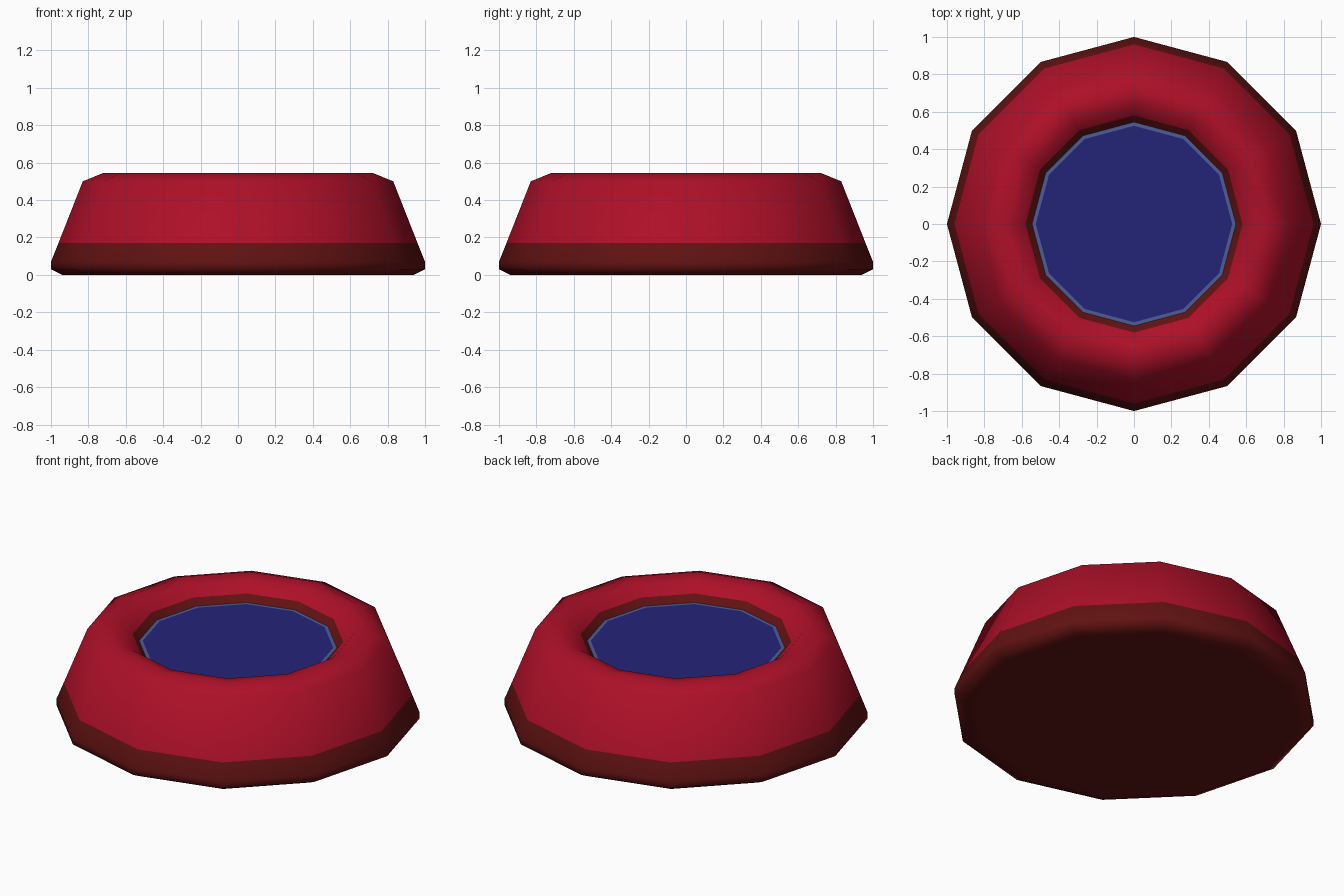
import bpy, bmesh
from math import cos, sin, tau

cube = bpy.data.objects.get("Cube")
if cube:
    bpy.data.objects.remove(cube, do_unlink=True)

SIDES = 12


def material(name, rgb):
    mat = bpy.data.materials.new(name)
    mat.use_nodes = True
    color = (*rgb, 1)
    mat.diffuse_color = color
    mat.node_tree.nodes["Principled BSDF"].inputs["Base Color"].default_value = color
    return mat


def lathe(name, profile, mat, cap_start=False, cap_end=False):
    """Spin (radius, height) points around z; profiles run outward, up, then inward."""
    bm = bmesh.new()
    rings = [[bm.verts.new((r * cos(tau * i / SIDES), r * sin(tau * i / SIDES), z))
              for i in range(SIDES)] for r, z in profile]
    for low, high in zip(rings, rings[1:]):
        for i in range(SIDES):
            j = (i + 1) % SIDES
            bm.faces.new((low[i], low[j], high[j], high[i]))
    if cap_start:
        bm.faces.new(rings[0][::-1])
    if cap_end:
        bm.faces.new(rings[-1])
    for face in bm.faces:
        face.smooth = True
    mesh = bpy.data.meshes.new(name)
    bm.to_mesh(mesh)
    bm.free()
    mesh.materials.append(mat)
    obj = bpy.data.objects.new(name, mesh)
    bpy.context.collection.objects.link(obj)
    return obj


red = material("bowl red", (0.42, 0.005, 0.021))
dark_red = material("dark red", (0.12, 0.006, 0.006))
blue = material("water blue", (0.017, 0.017, 0.19))
light_blue = material("water edge blue", (0.075, 0.11, 0.31))

# Closed underside and dark foot band
lathe("base", [(0.88, 0), (0.94, 0), (1.0, 0.03), (1.0, 0.07), (0.96, 0.17)],
      dark_red, cap_start=True)
# Sloping wall and rounded rim
lathe("bowl_wall", [(0.96, 0.17), (0.83, 0.5), (0.72, 0.545), (0.64, 0.53), (0.58, 0.478)], red)
# Inner band above the water
lathe("inner_band", [(0.58, 0.478), (0.545, 0.44)], dark_red)
# Water surface with a paler edge
lathe("water_edge", [(0.545, 0.44), (0.525, 0.44)], light_blue)
lathe("water", [(0.525, 0.44), (0.3, 0.44)], blue, cap_end=True)
